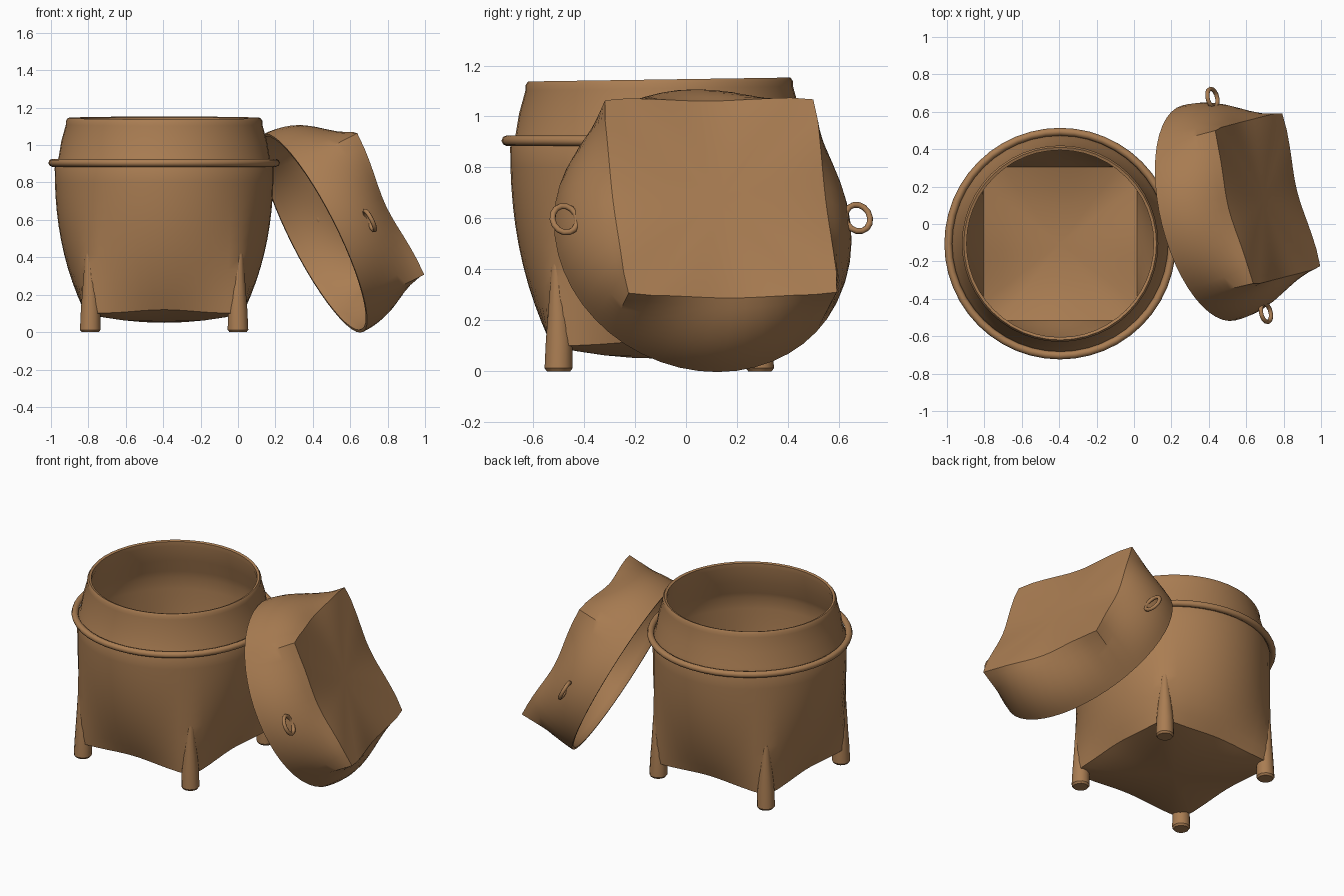
import bpy, bmesh, math
from mathutils import Vector, Matrix

if "Cube" in bpy.data.objects:
    bpy.data.objects.remove(bpy.data.objects["Cube"])

N = 48
mat = bpy.data.materials.new("woven_tan")
mat.diffuse_color = (0.40, 0.205, 0.085, 1)
mat.use_nodes = True
mat.node_tree.nodes["Principled BSDF"].inputs["Base Color"].default_value = mat.diffuse_color


def finish(name, bm, matrix, angle=35):
    bmesh.ops.recalc_face_normals(bm, faces=bm.faces)
    me = bpy.data.meshes.new(name)
    bm.to_mesh(me)
    bm.free()
    ob = bpy.data.objects.new(name, me)
    bpy.context.collection.objects.link(ob)
    ob.matrix_world = matrix
    me.materials.append(mat)
    bpy.ops.object.select_all(action='DESELECT')
    ob.select_set(True)
    bpy.context.view_layer.objects.active = ob
    bpy.ops.object.shade_smooth_by_angle(angle=math.radians(angle))
    return ob


def ring(R, half, w, z, scale=1.0, sag=0.0, tilt=0.0):
    """Outline that blends from a circle (w=0) to a square (w=1)."""
    pts = []
    for i in range(N):
        a = 2 * math.pi * i / N
        c, s = math.cos(a), math.sin(a)
        sq = min(half / max(abs(c), abs(s)), half * 1.385)
        r = scale * (R * (1 - w) + sq * w)
        pts.append(Vector((r * c, r * s, z + sag * w * math.cos(2 * a) ** 2 + tilt * r * s)))
    return pts


def loft(name, rings, z0, z1, matrix):
    bm = bmesh.new()
    loops = [[bm.verts.new(p) for p in r] for r in rings]
    for A, B in zip(loops, loops[1:]):
        for i in range(N):
            j = (i + 1) % N
            bm.faces.new((A[i], A[j], B[j], B[i]))
    for L, z in ((loops[0], z0), (loops[-1], z1)):
        v = bm.verts.new((0, 0, z))
        for i in range(N):
            bm.faces.new((v, L[i], L[(i + 1) % N]))
    return finish(name, bm, matrix)


def tube(name, pts, r, matrix, sides=8):
    """Closed tube along a planar loop in local XY."""
    bm = bmesh.new()
    n, rows = len(pts), []
    for i, p in enumerate(pts):
        t = (pts[(i + 1) % n] - pts[i - 1]).normalized()
        out = t.cross(Vector((0, 0, 1)))
        rows.append([bm.verts.new(p + r * (math.cos(b) * out + Vector((0, 0, math.sin(b)))))
                     for b in (2 * math.pi * k / sides for k in range(sides))])
    for i in range(n):
        A, B = rows[i], rows[(i + 1) % n]
        for k in range(sides):
            m = (k + 1) % sides
            bm.faces.new((A[k], A[m], B[m], B[k]))
    return finish(name, bm, matrix, 60)


def ellipse(rx, ry, n):
    return [Vector((rx * math.cos(2 * math.pi * i / n), ry * math.sin(2 * math.pi * i / n), 0))
            for i in range(n)]


# Basket body: square base, round shoulder, neck, hollow inside
place = Matrix.Translation((-0.395, -0.105, 0))
R, H = 0.585, 0.43
STEPS = [k / 10 for k in range(11)]
rings = [ring(R, H, 1, 0.05 + 0.05 * s * s, s, 0.02 * s ** 4) for s in (0.25, 0.5, 0.75, 0.92)]
rings += [ring(R, H, (1 - t) ** 2.2, 0.10 + 0.78 * t, 1, 0.02 * (1 - t)) for t in STEPS]
for r, z in ((0.565, 0.93), (0.55, 1.02), (0.525, 1.11), (0.525, 1.13), (0.515, 1.145),
             (0.50, 1.14), (0.50, 1.11), (0.53, 1.0), (0.55, 0.92)):
    rings.append(ring(r, H, 0, z, 1, 0, 0.015))
rings += [ring(R - 0.022, H - 0.02, (1 - t) ** 2.2, 0.13 + 0.75 * t, 1, 0.02 * (1 - t))
          for t in reversed(STEPS)]
rings += [ring(R, H - 0.02, 1, 0.08 + 0.05 * s * s, s, 0.02 * s ** 4) for s in (0.75, 0.5, 0.25)]
loft("basket_body", rings, 0.05, 0.08, place)

# Rope band where the lid rests
tube("shoulder_band", ellipse(0.598, 0.598, N), 0.021,
     place @ Matrix.Translation((0, 0, 0.905)))

# Four legs tapering into the corners
for sx, side in ((-1, "left"), (1, "right")):
    for sy, end in ((-1, "front"), (1, "back")):
        bm = bmesh.new()
        rows = []
        for r, z, o in ((0.046, 0.0, 0.395), (0.055, 0.012, 0.395), (0.052, 0.12, 0.393),
                        (0.042, 0.22, 0.395), (0.02, 0.42, 0.402)):
            rows.append([bm.verts.new((sx * o + r * math.cos(a), sy * o + r * math.sin(a), z))
                         for a in (2 * math.pi * k / 12 for k in range(12))])
        for A, B in zip(rows, rows[1:]):
            for i in range(12):
                bm.faces.new((A[i], A[(i + 1) % 12], B[(i + 1) % 12], B[i]))
        bm.faces.new(rows[0])
        bm.faces.new(rows[-1])
        finish(f"{end}_{side}_leg", bm, place)

# Lid leaning on the basket; local z points from its square top to its round rim
zax = -Vector((0.872, 0.215, 0.439)).normalized()
xax = Vector((-0.25, 0.968, 0.0))
xax = (xax - xax.dot(zax) * zax).normalized()
yax = zax.cross(xax)
lid_m = Matrix((xax, yax, zax)).transposed().to_4x4()
lid_m.translation = Vector((0.715, 0.137, 0.687))
R, H, D = 0.592, 0.43, 0.36
rings = [ring(R, H, 1, 0.025 * (1 - s * s), s, 0.03 * s ** 3) for s in (0.25, 0.5, 0.75, 0.92)]
rings += [ring(R, H, (1 - t) ** 2.2, D * t, 1, 0.03 * (1 - t)) for t in STEPS]
rings.append(ring(R - 0.016, H, 0, D))
rings += [ring(R - 0.018, H - 0.018, (1 - t) ** 2.2, 0.02 + (D - 0.025) * t, 1, 0.03 * (1 - t))
          for t in reversed(STEPS)]
rings += [ring(R, H - 0.018, 1, 0.02 + 0.025 * (1 - s * s), s, 0.03 * s ** 3)
          for s in (0.75, 0.5, 0.25)]
loft("lid", rings, 0.025, 0.045, lid_m)

# Small loop handles on two sides of the lid
for sgn, name in ((-1, "front_lid_loop"), (1, "back_lid_loop")):
    tube(name, ellipse(0.05, 0.058, 14), 0.012,
         lid_m @ Matrix.Translation((sgn * 0.592, 0.01, 0.18)))
